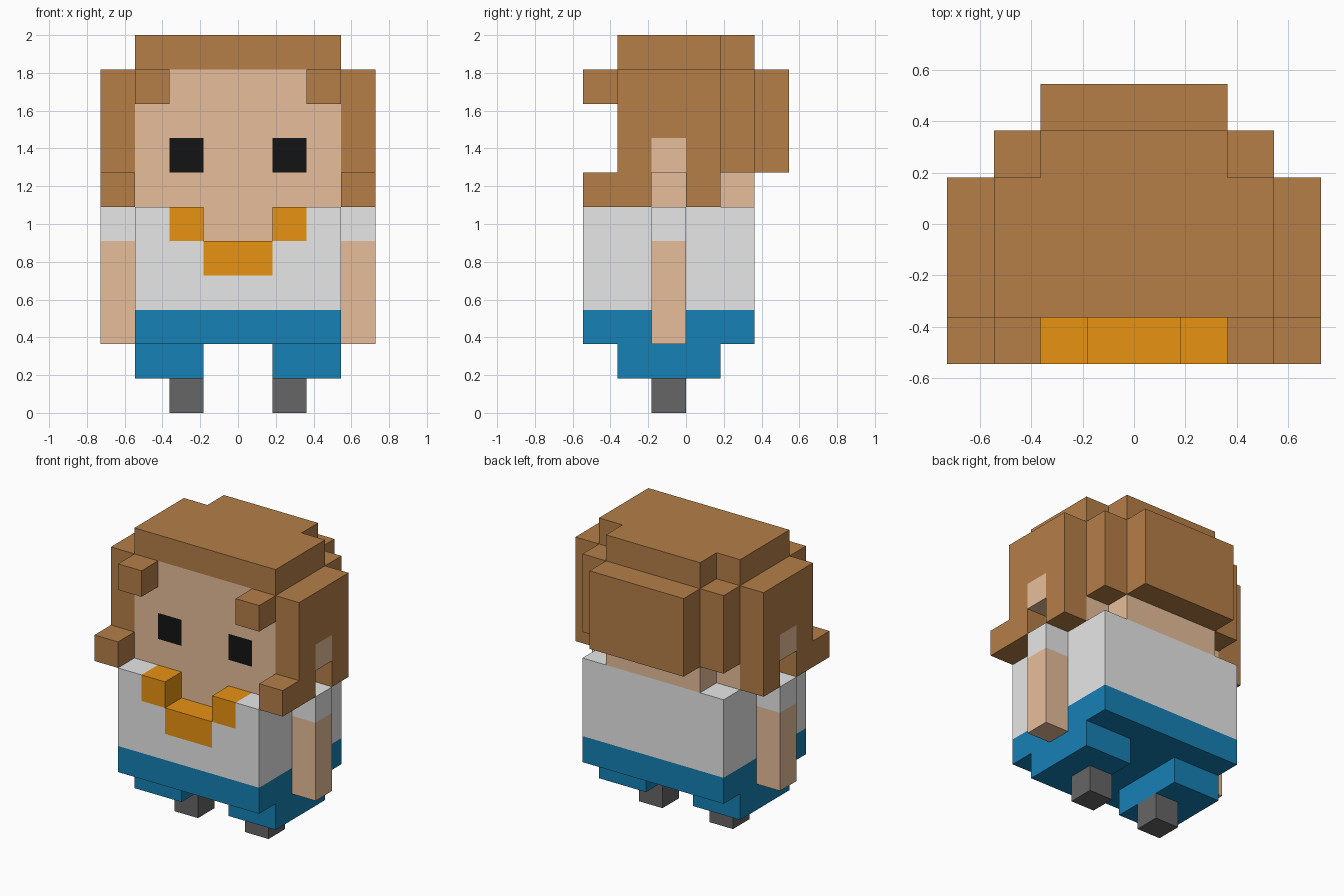
import bpy, bmesh, math
from mathutils import Vector

cube = bpy.data.objects.get("Cube")
if cube:
    bpy.data.objects.remove(cube, do_unlink=True)

U = 2 / 11  # edge length of one block


def material(name, r, g, b):
    m = bpy.data.materials.new(name)
    m.use_nodes = True
    m.diffuse_color = (r, g, b, 1)
    node = next(n for n in m.node_tree.nodes if n.type == 'BSDF_PRINCIPLED')
    node.inputs["Base Color"].default_value = (r, g, b, 1)
    node.inputs["Roughness"].default_value = 0.8
    return m


SKIN = material("skin", 0.98, 0.63, 0.40)
HAIR = material("brown hair", 0.46, 0.21, 0.064)
WHITE = material("white cloth", 0.99, 0.99, 0.99)
ORANGE = material("orange trim", 1.0, 0.366, 0.008)
BLUE = material("blue cloth", 0.008, 0.22, 0.46)
GREY = material("dark grey", 0.132, 0.132, 0.132)
BLACK = material("black", 0.007, 0.007, 0.007)

# Parts as boxes (x0, x1, y0, y1, z0, z1) in blocks, for the +x half only.
# Later parts replace the blocks of earlier ones.
CENTRE_PARTS = [
    ("trousers_waist", BLUE, [(0, 3, -3, 2, 2, 3)]),
    ("shirt", WHITE, [(0, 3, -3, 2, 3, 6)]),
    ("collar", ORANGE, [(0, 1, -3, -2, 4, 5), (1, 2, -3, -2, 5, 6)]),
    ("neck", SKIN, [(0, 1, -2, 1, 5, 6)]),
    ("head", SKIN, [(0, 3, -2, 1, 6, 10), (0, 2, 1, 2, 6, 7)]),
    ("hair_top", HAIR, [(0, 3, -2, 1, 10, 11), (0, 2, 1, 2, 10, 11)]),
    ("hair_back", HAIR, [(0, 3, 1, 2, 7, 10), (0, 2, 2, 3, 7, 10)]),
]
SIDE_PARTS = [
    ("foot", GREY, [(1, 2, -1, 0, 0, 1)]),
    ("leg", BLUE, [(1, 3, -2, 1, 1, 2)]),
    ("arm", SKIN, [(3, 4, -1, 0, 2, 5)]),
    ("sleeve", WHITE, [(3, 4, -1, 0, 5, 6)]),
    ("eye", BLACK, [(1, 2, -2, -1, 7, 8)]),
    ("hair_side", HAIR, [(3, 4, -2, 1, 7, 10), (3, 4, -3, -1, 6, 7),
                         (3, 4, 0, 1, 6, 7)]),
    ("hair_fringe", HAIR, [(2, 3, -3, -2, 9, 10)]),
    ("ear", SKIN, [(3, 4, -1, 0, 7, 8)]),
]
# Open gap of the neckline
NECKLINE = {(x, -3, 5) for x in (-1, 0)}


def cells(boxes, mirror):
    found = set()
    for x0, x1, y0, y1, z0, z1 in boxes:
        for x in range(x0, x1):
            for y in range(y0, y1):
                for z in range(z0, z1):
                    found.add((-1 - x if mirror else x, y, z))
    return found


# Assign every block to its part
owner, colours = {}, {}


def claim(name, mat, blocks):
    colours[name] = mat
    owner.update((c, name) for c in blocks if c not in NECKLINE)


for name, mat, boxes in CENTRE_PARTS:
    claim(name, mat, cells(boxes, False) | cells(boxes, True))
for name, mat, boxes in SIDE_PARTS:
    claim("left_" + name, mat, cells(boxes, False))
    claim("right_" + name, mat, cells(boxes, True))


def build(name, mat):
    """Outer skin of one part, with flat areas merged into large faces."""
    bm = bmesh.new()
    for cell in [c for c, part in owner.items() if part == name]:
        for axis in range(3):
            for sign in (-1, 1):
                n = [0, 0, 0]
                n[axis] = sign
                if tuple(a + b for a, b in zip(cell, n)) in owner:
                    continue
                n = Vector(n)
                u = Vector((n.y, n.z, n.x))
                v = n.cross(u)
                mid = Vector(cell) + Vector((0.5, 0.5, 0.5)) + n / 2
                corners = ((-1, -1), (1, -1), (1, 1), (-1, 1))
                bm.faces.new([bm.verts.new((mid + (u * a + v * b) / 2) * U)
                              for a, b in corners])
    bmesh.ops.remove_doubles(bm, verts=bm.verts[:], dist=1e-4)
    bmesh.ops.dissolve_limit(bm, angle_limit=math.radians(1),
                             verts=bm.verts[:], edges=bm.edges[:])
    if bm.faces:
        mesh = bpy.data.meshes.new(name)
        bm.to_mesh(mesh)
        mesh.materials.append(mat)
        obj = bpy.data.objects.new(name, mesh)
        bpy.context.collection.objects.link(obj)
    bm.free()


for name, mat in colours.items():
    build(name, mat)
